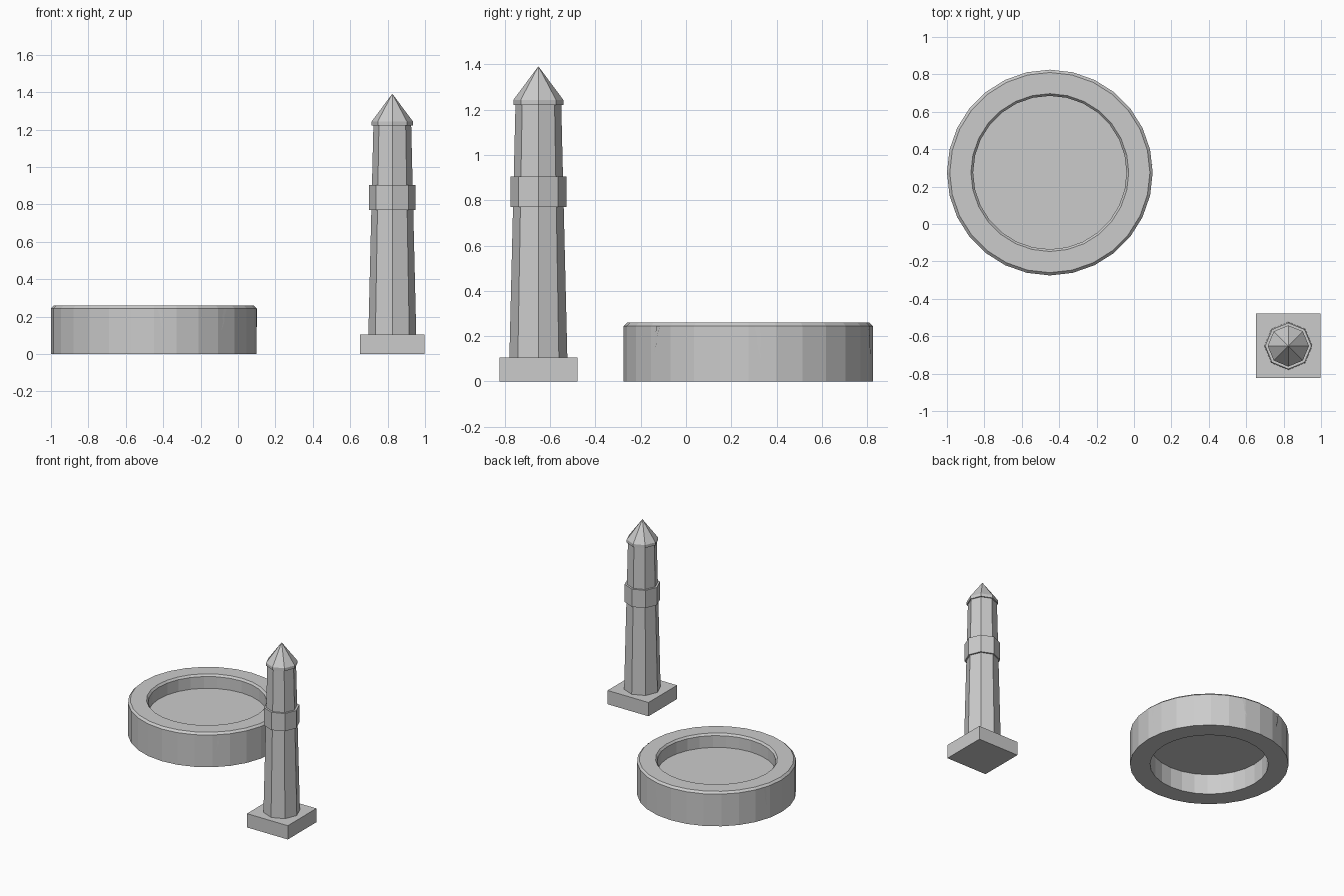
import bpy, bmesh, math
from mathutils import Vector

cube = bpy.data.objects.get("Cube")
if cube:
    bpy.data.objects.remove(cube, do_unlink=True)

stone = bpy.data.materials.new("grey_stone")
stone.use_nodes = True
GREY = (0.6, 0.6, 0.6, 1)
stone.diffuse_color = GREY
stone.node_tree.nodes["Principled BSDF"].inputs["Base Color"].default_value = GREY

POOL = Vector((-0.45, 0.275, 0))
TOWER = Vector((0.825, -0.652, 0))
SIDES = 28


def finish(name, bm, location):
    bmesh.ops.recalc_face_normals(bm, faces=bm.faces)
    mesh = bpy.data.meshes.new(name)
    bm.to_mesh(mesh)
    bm.free()
    mesh.materials.append(stone)
    obj = bpy.data.objects.new(name, mesh)
    obj.location = location
    bpy.context.collection.objects.link(obj)
    return obj


def lathe(name, profile, sides, location, closed=False):
    """Revolve (radius, height) points; open profiles are capped."""
    bm = bmesh.new()
    rings = []
    for r, z in profile:
        rings.append([bm.verts.new((r * math.cos(a), r * math.sin(a), z))
                      for a in (math.tau * i / sides for i in range(sides))])
    pairs = list(zip(rings, rings[1:]))
    if closed:
        pairs.append((rings[-1], rings[0]))
    else:
        bm.faces.new(rings[0])
        bm.faces.new(rings[-1])
    for low, high in pairs:
        for i in range(sides):
            j = (i + 1) % sides
            bm.faces.new((low[i], low[j], high[j], high[i]))
    bmesh.ops.remove_doubles(bm, verts=bm.verts, dist=1e-5)
    return finish(name, bm, location)


# Round basin: bevelled rim, straight walls and an inset floor
lathe("basin_wall", [(0.55, 0), (0.55, 0.245), (0.535, 0.26), (0.422, 0.26),
                     (0.41, 0.245), (0.41, 0)], SIDES, POOL, closed=True)
bm = bmesh.new()
bmesh.ops.create_circle(bm, cap_ends=True, radius=0.41, segments=SIDES)
finish("basin_floor", bm, POOL + Vector((0, 0, 0.155)))


# Thin jagged cracks running down the outside wall
def crack(name, degrees, depth, lean):
    bm = bmesh.new()
    rows = []
    for t, width, shift in ((0, 0.010, 0), (0.35, 0.008, 0.5),
                            (0.6, 0.005, 0.45), (1, 0.001, 1)):
        row = []
        for side in (-1, 1):
            a = math.radians(degrees) + (shift * lean + side * width) / 0.55
            row.append(bm.verts.new((0.552 * math.cos(a), 0.552 * math.sin(a),
                                     0.245 - t * depth)))
        rows.append(row)
    for top, bottom in zip(rows, rows[1:]):
        bm.faces.new((top[0], top[1], bottom[1], bottom[0]))
    finish(name, bm, POOL)


for i, (degrees, depth, lean) in enumerate((
        (-46, 0.12, -0.03), (-87, 0.11, 0.02), (4, 0.16, 0.02),
        (75, 0.14, 0.03), (110, 0.12, -0.03), (162, 0.14, 0.02))):
    crack(f"wall_crack_{i + 1}", degrees, depth, lean)

# Square plinth
bm = bmesh.new()
bmesh.ops.create_cube(bm, size=1)
bmesh.ops.scale(bm, vec=(0.345, 0.345, 0.105), verts=bm.verts)
finish("tower_plinth", bm, TOWER + Vector((0, 0, 0.0525)))

# Eight-sided tapered shaft, collar and pointed cap
lathe("tower_shaft", [(0.128, 0.105), (0.101, 1.225)], 8, TOWER)
lathe("tower_collar", [(0.124, 0.77), (0.124, 0.905)], 8, TOWER)
bm_cap = [(0.11, 1.222), (0.11, 1.244)]
lathe("tower_cap_rim", bm_cap, 8, TOWER)
bm = bmesh.new()
bmesh.ops.create_cone(bm, cap_ends=True, segments=8, radius1=0.11, radius2=0,
                      depth=0.148)
finish("tower_cap", bm, TOWER + Vector((0, 0, 1.318)))
